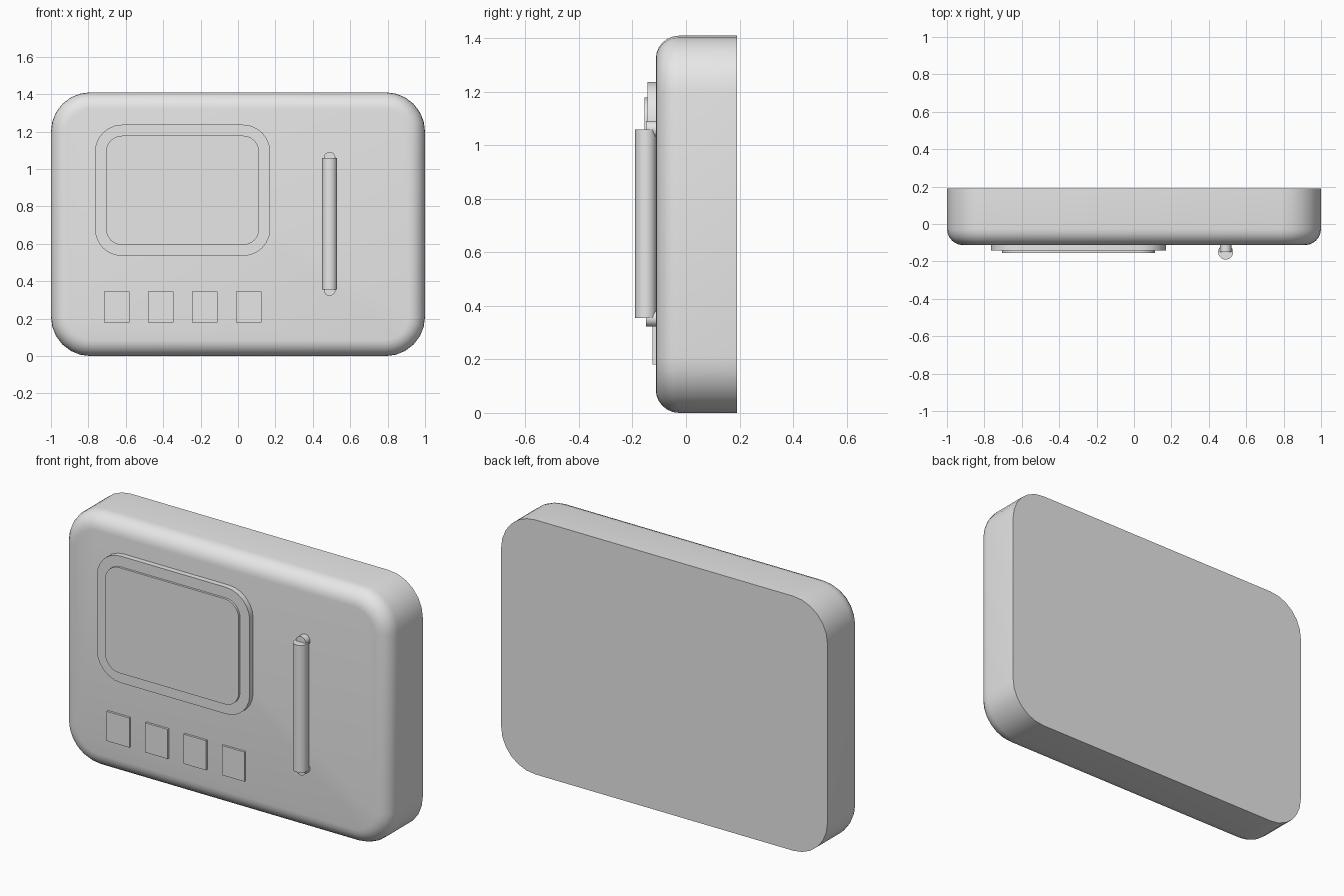
import bpy, bmesh, math
from mathutils import Matrix, Vector

if "Cube" in bpy.data.objects:
    bpy.data.objects.remove(bpy.data.objects["Cube"])

grey = bpy.data.materials.new("light grey")
grey.diffuse_color = (0.8, 0.8, 0.8, 1)
grey.use_nodes = True
grey.node_tree.nodes["Principled BSDF"].inputs["Base Color"].default_value = grey.diffuse_color


def finish(name, bm):
    bmesh.ops.recalc_face_normals(bm, faces=bm.faces)
    mesh = bpy.data.meshes.new(name)
    bm.to_mesh(mesh)
    bm.free()
    mesh.materials.append(grey)
    ob = bpy.data.objects.new(name, mesh)
    bpy.context.collection.objects.link(ob)
    bpy.ops.object.select_all(action='DESELECT')
    bpy.context.view_layer.objects.active = ob
    ob.select_set(True)
    bpy.ops.object.shade_smooth_by_angle(angle=math.radians(30))
    return ob


def outline(x0, x1, z0, z1, r, inset, seg):
    """Rounded rectangle in the xz plane."""
    pts = []
    for i, (cx, cz) in enumerate([(x1 - r, z1 - r), (x0 + r, z1 - r),
                                  (x0 + r, z0 + r), (x1 - r, z0 + r)]):
        for k in range(seg + 1):
            a = math.pi / 2 * (i + k / seg)
            pts.append((cx + (r - inset) * math.cos(a), cz + (r - inset) * math.sin(a)))
    return pts


def rounded_plate(name, rect, r, back, front, edge=0.0, seg=6, edge_seg=6):
    """Rounded slab from back to front, with an optional rounded front edge."""
    levels = [(back, 0.0)]
    if edge:
        for k in range(edge_seg + 1):
            a = math.pi / 2 * k / edge_seg
            levels.append((front + edge * (1 - math.sin(a)), edge * (1 - math.cos(a))))
    else:
        levels.append((front, 0.0))
    bm = bmesh.new()
    rings = [[bm.verts.new((x, y, z)) for x, z in outline(*rect, r, inset, seg)]
             for y, inset in levels]
    for a, b in zip(rings, rings[1:]):
        for i in range(len(a)):
            j = (i + 1) % len(a)
            bm.faces.new((a[i], a[j], b[j], b[i]))
    bm.faces.new(rings[0])
    bm.faces.new(rings[-1])
    return finish(name, bm)


def rod(name, start, end, r, sides=32):
    start, end = Vector(start), Vector(end)
    d = end - start
    bm = bmesh.new()
    m = Matrix.Translation((start + end) / 2) @ d.to_track_quat('Z', 'Y').to_matrix().to_4x4()
    bmesh.ops.create_cone(bm, cap_ends=True, segments=sides, radius1=r, radius2=r,
                          depth=d.length, matrix=m)
    return finish(name, bm)


def box(name, x0, x1, y0, y1, z0, z1):
    bm = bmesh.new()
    m = (Matrix.Translation(((x0 + x1) / 2, (y0 + y1) / 2, (z0 + z1) / 2))
         @ Matrix.Diagonal((x1 - x0, y1 - y0, z1 - z0, 1)))
    bmesh.ops.create_cube(bm, size=1, matrix=m)
    return finish(name, bm)


# Door slab with a soft front edge and a flat back
rounded_plate("body", (-1, 1, 0, 1.41), 0.21, 0.19, -0.113, edge=0.087)

# Window frame and its raised pane
rounded_plate("window_frame", (-0.765, 0.172, 0.535, 1.237), 0.145, -0.10, -0.143)
rounded_plate("window_pane", (-0.706, 0.113, 0.594, 1.178), 0.086, -0.13, -0.155)

# Row of square buttons
for i in range(4):
    x = -0.717 + 0.235 * i
    box(f"button_{i + 1}", x, x + 0.138, -0.125, -0.10, 0.18, 0.344)

# Upright handle bar with its two mounting pegs
rod("handle_bar", (0.49, -0.15, 0.355), (0.49, -0.15, 1.06), 0.04)
for label, z in (("lower", 0.353), ("upper", 1.06)):
    rod(f"{label}_handle_peg", (0.49, -0.10, z), (0.49, -0.15, z), 0.031, 24)
